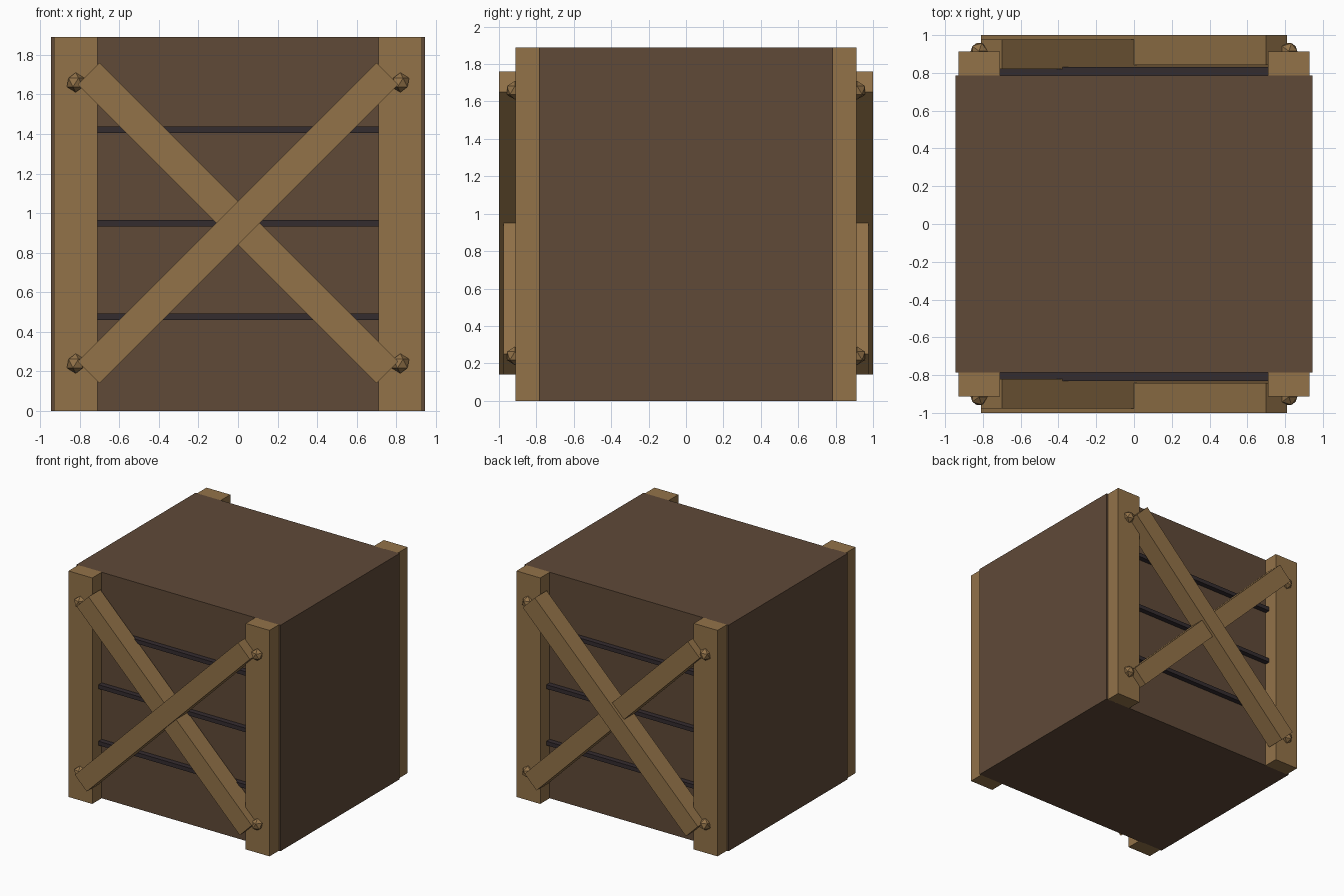
import bpy
import math

default = bpy.data.objects.get("Cube")
if default:
    bpy.data.objects.remove(default, do_unlink=True)


def make_material(name, color):
    mat = bpy.data.materials.new(name)
    mat.use_nodes = True
    mat.diffuse_color = (*color, 1)
    mat.node_tree.nodes["Principled BSDF"].inputs["Base Color"].default_value = (*color, 1)
    return mat


dark_wood = make_material("dark wood", (0.115, 0.067, 0.039))
light_wood = make_material("light wood", (0.29, 0.17, 0.066))
gap_black = make_material("slat black", (0.034, 0.025, 0.028))


def box(name, center, size, mat, tilt=0):
    bpy.ops.mesh.primitive_cube_add(size=1, location=center)
    obj = bpy.context.object
    obj.name = name
    obj.scale = size
    obj.rotation_euler.y = tilt
    obj.data.materials.append(mat)
    return obj


HEIGHT = 1.89
MID = HEIGHT / 2

# Main crate body
box("crate_body", (0, 0, MID), (1.89, 1.574, HEIGHT), dark_wood)

# Front and back carry the same framing, mirrored across y
for side, y in (("front", -1), ("back", 1)):
    # Dark slats between the posts
    for i in (1, 2, 3):
        box(f"{side}_slat_{i}", (0, y * 0.80, HEIGHT * i / 4 + 0.004),
            (1.5, 0.06, 0.034), gap_black)

    # Crossed braces, the rising one lying slightly further out
    box(f"{side}_rising_brace", (0, y * 0.921, 0.95),
        (2.135, 0.158, 0.156), light_wood, -math.pi / 4)
    box(f"{side}_falling_brace", (0, y * 0.898, 0.95),
        (2.135, 0.156, 0.156), light_wood, math.pi / 4)

    for hand, x in (("right", -1), ("left", 1)):
        # Corner posts
        box(f"{side}_{hand}_post", (x * 0.82, y * 0.847, MID),
            (0.22, 0.13, HEIGHT), light_wood)

        # Faceted bolts at the brace ends
        for level, z in (("lower", 0.24), ("upper", 1.66)):
            bpy.ops.mesh.primitive_ico_sphere_add(
                subdivisions=1, radius=0.05, location=(x * 0.82, y * 0.915, z))
            bolt = bpy.context.object
            bolt.name = f"{side}_{hand}_{level}_bolt"
            bolt.data.materials.append(light_wood)
